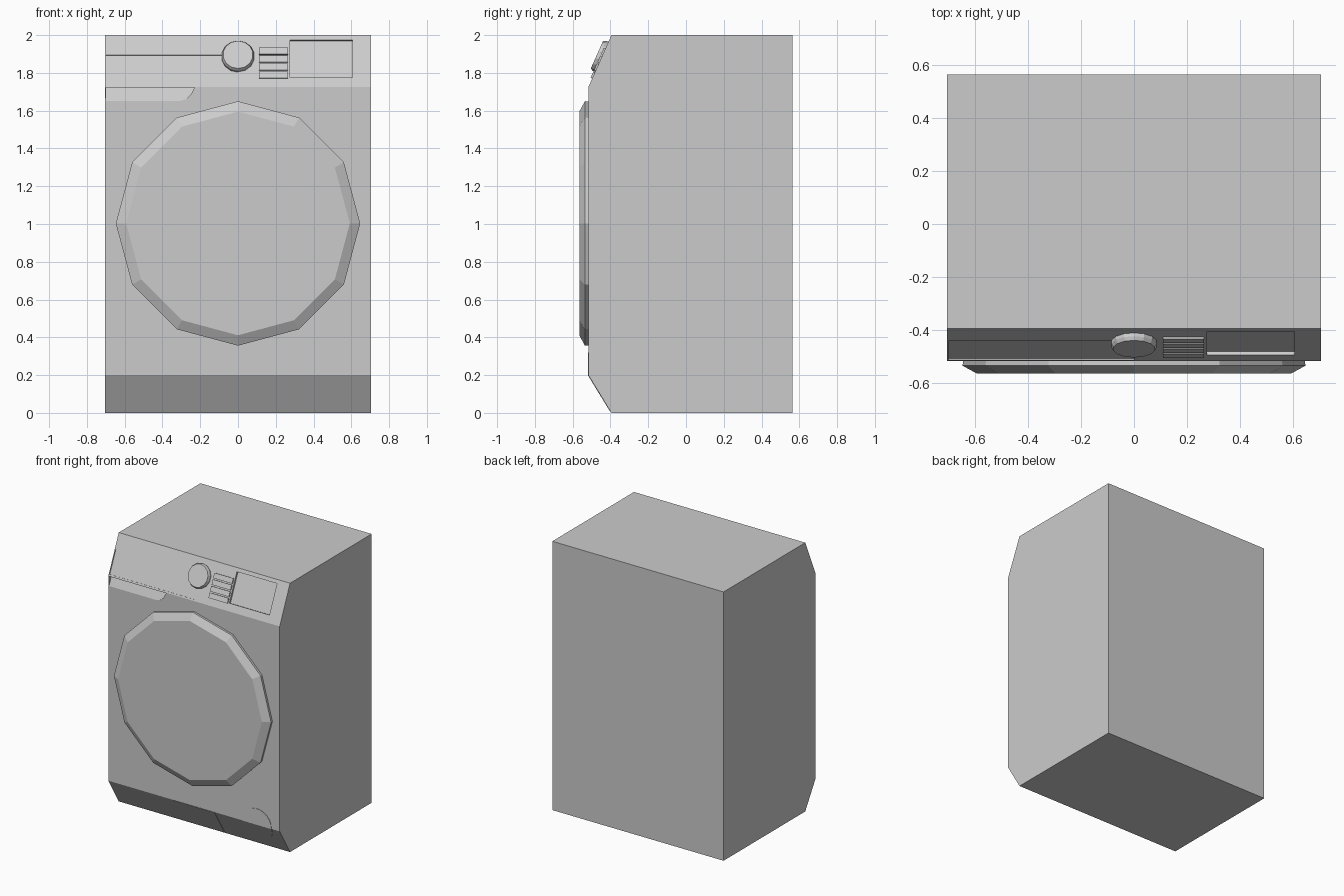
import bpy, bmesh, math
from mathutils import Vector, Matrix

cube = bpy.data.objects.get("Cube")
if cube:
    bpy.data.objects.remove(cube, do_unlink=True)

grey = bpy.data.materials.new("light_grey")
grey.use_nodes = True
colour = (0.6, 0.6, 0.6, 1)
grey.diffuse_color = colour
grey.node_tree.nodes["Principled BSDF"].inputs["Base Color"].default_value = colour

HALF_W, FRONT, BACK, INSET = 0.705, -0.517, 0.565, -0.395
FOLD, KICK, TOP = 1.725, 0.2, 2.0
SLOPE = Vector((0, INSET - FRONT, TOP - FOLD)).normalized()   # up the control panel
OUT = Vector((0, -SLOPE.z, SLOPE.y))                          # out of the control panel


def finish(name, bm):
    bmesh.ops.recalc_face_normals(bm, faces=bm.faces[:])
    mesh = bpy.data.meshes.new(name)
    bm.to_mesh(mesh)
    bm.free()
    mesh.materials.append(grey)
    obj = bpy.data.objects.new(name, mesh)
    bpy.context.collection.objects.link(obj)
    return obj


def loft(name, rings):
    """Join equal-length rings of points and cap both ends."""
    bm = bmesh.new()
    rows = [[bm.verts.new(p) for p in ring] for ring in rings]
    n = len(rows[0])
    for a, b in zip(rows, rows[1:]):
        for i in range(n):
            bm.faces.new((a[i], a[(i + 1) % n], b[(i + 1) % n], b[i]))
    bm.faces.new(rows[0])
    bm.faces.new(rows[-1])
    return finish(name, bm)


def boolean(target, tool, operation):
    mod = target.modifiers.new("cut", "BOOLEAN")
    mod.operation, mod.solver, mod.object = operation, "EXACT", tool
    bpy.context.view_layer.objects.active = target
    bpy.ops.object.modifier_apply(modifier=mod.name)
    bpy.data.objects.remove(tool, do_unlink=True)


def cabinet_body(name, shift=0.0):
    side = [(FRONT, KICK), (FRONT, FOLD), (INSET, TOP), (BACK, TOP), (BACK, 0), (INSET, 0)]
    return loft(name, [[(x, y + shift, z) for y, z in side] for x in (-HALF_W, HALF_W)])


def on_panel(x, z, lift):
    """Point on the sloped control panel at height z, lifted outwards."""
    t = (z - FOLD) / SLOPE.z
    return Vector((x, FRONT, FOLD)) + SLOPE * t + OUT * lift


def panel_block(name, x0, x1, z0, z1, low, high):
    corners = [(x0, z0), (x1, z0), (x1, z1), (x0, z1)]
    return loft(name, [[on_panel(x, z, h) for x, z in corners] for h in (low, high)])


def front_prism(name, outline, y0=-0.6, y1=-0.3):
    return loft(name, [[(x, y, z) for x, z in outline] for y in (y0, y1)])


def circle(cx, cz, r, n):
    return [(cx + r * math.sin(2 * math.pi * i / n), cz + r * math.cos(2 * math.pi * i / n))
            for i in range(n)]


# Cabinet with sunken drawer front and display
cabinet = cabinet_body("cabinet")
boolean(cabinet, panel_block("drawer_cutter", -0.7, 0.0, 1.735, 1.895, -0.006, 0.05), "DIFFERENCE")
boolean(cabinet, panel_block("display_cutter", 0.275, 0.605, 1.775, 1.975, -0.015, 0.05), "DIFFERENCE")

# Finger recess under the drawer, with a tilted back
grip = front_prism("grip_cutter", [(-0.7, 1.722), (-0.23, 1.722), (-0.25, 1.685),
                                   (-0.275, 1.66), (-0.31, 1.65), (-0.7, 1.65)])
bm = bmesh.new()
bm.from_mesh(grip.data)
bmesh.ops.bisect_plane(bm, geom=bm.verts[:] + bm.edges[:] + bm.faces[:],
                       plane_co=(0, FRONT, 1.65), plane_no=-OUT, clear_outer=True)
bmesh.ops.holes_fill(bm, edges=[e for e in bm.edges if e.is_boundary])
bmesh.ops.recalc_face_normals(bm, faces=bm.faces[:])
bm.to_mesh(grip.data)
bm.free()
boolean(cabinet, grip, "DIFFERENCE")

# Thin plates that follow the fold at the foot of the cabinet
plates = {"filter_cover": circle(0.52, 0.202, 0.118, 24),
          "kick_plate": [(-0.17, 0.01), (0.17, 0.01), (0.17, 0.198), (-0.17, 0.198)]}
for name, outline in plates.items():
    plate = front_prism(name, outline)
    boolean(plate, cabinet_body("plate_form", -0.003), "INTERSECT")

# Twelve-sided door with a bevelled rim
loft("door", [[(x, y, z) for x, z in circle(0, 1.003, r, 12)]
              for r, y in ((0.645, FRONT + 0.005), (0.647, -0.535), (0.592, -0.565))])

# Programme knob
knob_rings = []
for r, lift in ((0.087, -0.005), (0.087, 0.014), (0.08, 0.028)):
    centre = on_panel(0, 1.885, lift)
    knob_rings.append([centre + Vector((u, 0, 0)) + SLOPE * v for u, v in circle(0, 0, r, 14)])
loft("programme_knob", knob_rings)

# Column of buttons
for i in range(4):
    z = 1.77 + i * 0.042
    panel_block(f"button_{i + 1}", 0.11, 0.265, z, z + 0.034, -0.003, 0.009)
